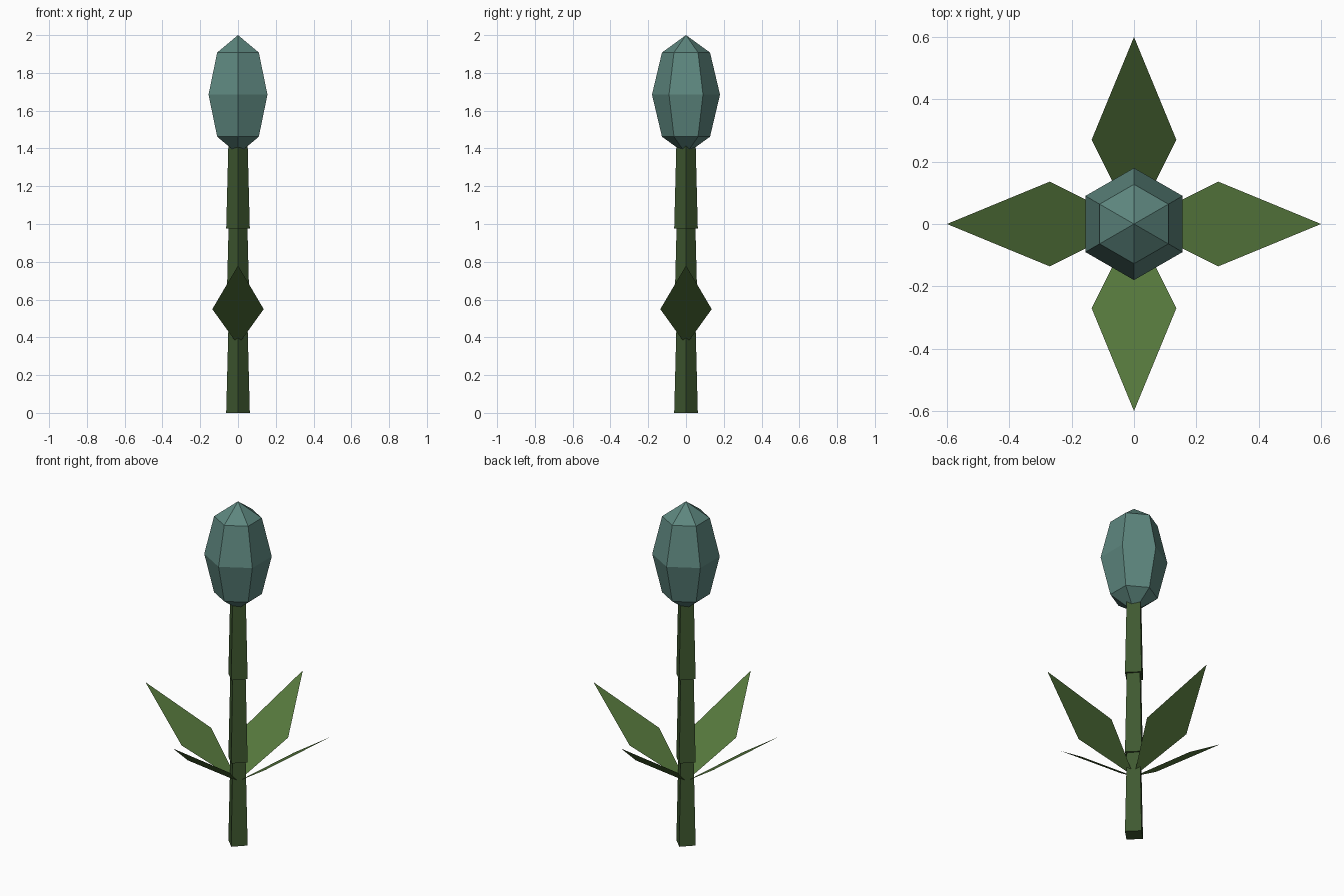
import bpy, bmesh
from math import sin, cos, pi, radians

if "Cube" in bpy.data.objects:
    bpy.data.objects.remove(bpy.data.objects["Cube"])


def material(name, rgb):
    m = bpy.data.materials.new(name)
    m.diffuse_color = (*rgb, 1)
    m.use_nodes = True
    m.node_tree.nodes["Principled BSDF"].inputs["Base Color"].default_value = m.diffuse_color
    return m


STEM = material("stem_green", (0.05, 0.10, 0.03))
LEAF = material("leaf_green", (0.09, 0.18, 0.045))
BUD = material("bud_teal", (0.11, 0.24, 0.21))


def finish(name, bm, mat):
    me = bpy.data.meshes.new(name)
    bm.to_mesh(me)
    bm.free()
    me.materials.append(mat)
    ob = bpy.data.objects.new(name, me)
    bpy.context.collection.objects.link(ob)
    return ob


def lathe(name, profile, sides, mat):
    """Faceted solid from (radius, z) rings, with a corner on the y axis."""
    bm = bmesh.new()
    rings = []
    for r, z in profile:
        n = sides if r > 1e-5 else 1
        rings.append([bm.verts.new((r * cos(pi / 2 + 2 * pi * i / sides),
                                    r * sin(pi / 2 + 2 * pi * i / sides), z))
                      for i in range(n)])
    for a, b in zip(rings, rings[1:]):
        for i in range(sides):
            j = (i + 1) % sides
            loop = [a[i % len(a)], a[j % len(a)], b[j % len(b)], b[i % len(b)]]
            bm.faces.new(list(dict.fromkeys(loop)))
    for ring in (rings[0], rings[-1]):
        if len(ring) > 1:
            bm.faces.new(ring)
    bmesh.ops.recalc_face_normals(bm, faces=bm.faces)
    return finish(name, bm, mat)


# Stem: three stacked, tapering four-sided segments
SEG = 0.4875
for k in range(3):
    lathe(f"stem_segment_{k + 1}",
          [(0.0625, k * SEG), (0.05, (k + 1) * SEG)], 4, STEM)

# Bud: stretched six-sided ball
lathe("bud", [(0.18 * sin(pi * k / 4), 1.685 - 0.315 * cos(pi * k / 4))
              for k in range(5)], 6, BUD)

# Leaves: four flat kites rising at 35 degrees from the stem
SLOPE = sin(radians(35)) / cos(radians(35))
for k in range(4):
    bm = bmesh.new()
    outline = [(0, 0), (0.27, -0.136), (0.6, 0), (0.27, 0.136)]
    bm.faces.new([bm.verts.new((x, y, 0.36 + SLOPE * x)) for x, y in outline])
    leaf = finish(f"leaf_{k + 1}", bm, LEAF)
    leaf.rotation_euler.z = k * pi / 2
